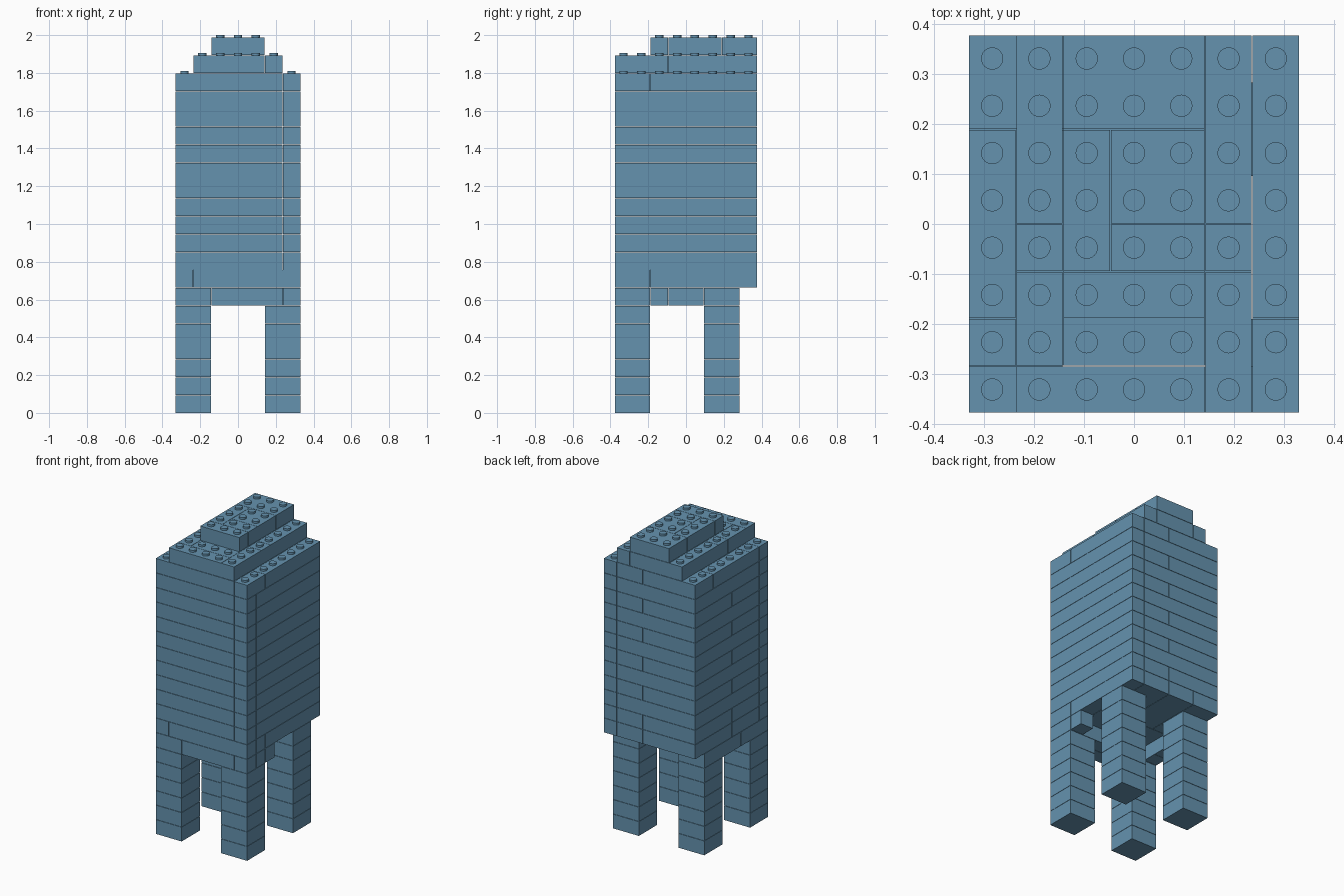
import bpy, bmesh
from mathutils import Matrix

if "Cube" in bpy.data.objects:
    bpy.data.objects.remove(bpy.data.objects["Cube"], do_unlink=True)

PITCH, LAYER, GAP = 0.0945, 0.0947, 0.002
COLS, ROWS = 7, 8
STUD_R, STUD_H = 0.0222, 0.013

blue = bpy.data.materials.new("slate_blue")
blue.use_nodes = True
colour = (0.13, 0.29, 0.43, 1)
blue.diffuse_color = colour
blue.node_tree.nodes["Principled BSDF"].inputs["Base Color"].default_value = colour


def grid_x(c):
    return (c - COLS / 2) * PITCH


def grid_y(r):
    return (r - ROWS / 2) * PITCH


def add_brick(bm, layer, c0, c1, r0, r1):
    """One brick covering columns c0..c1 and rows r0..r1, with a hairline joint."""
    size = ((c1 - c0) * PITCH - GAP, (r1 - r0) * PITCH - GAP, LAYER - GAP)
    centre = ((grid_x(c0) + grid_x(c1)) / 2, (grid_y(r0) + grid_y(r1)) / 2,
              layer * LAYER + size[2] / 2)
    bmesh.ops.create_cube(bm, size=1, matrix=Matrix.LocRotScale(centre, None, size))


def add_stud(bm, layer, c, r):
    """Round stud on top of the given layer."""
    z = (layer + 1) * LAYER - GAP + STUD_H / 2
    bmesh.ops.create_cone(bm, cap_ends=True, segments=24, radius1=STUD_R, radius2=STUD_R,
                          depth=STUD_H,
                          matrix=Matrix.Translation((grid_x(c + 0.5), grid_y(r + 0.5), z)))


def finish(name, bm, smooth=False):
    mesh = bpy.data.meshes.new(name)
    bm.to_mesh(mesh)
    bm.free()
    mesh.materials.append(blue)
    ob = bpy.data.objects.new(name, mesh)
    bpy.context.collection.objects.link(ob)
    if smooth:
        bpy.ops.object.select_all(action='DESELECT')
        ob.select_set(True)
        bpy.context.view_layer.objects.active = ob
        bpy.ops.object.shade_smooth_by_angle()


def build(name, layers):
    """Object made from a {layer: [brick footprints]} plan."""
    bm = bmesh.new()
    for layer, bricks in layers.items():
        for brick in bricks:
            add_brick(bm, layer, *brick)
    finish(name, bm)


# Four legs, each a stack of 2 x 2 bricks
for side, c in (("right", 0), ("left", 5)):
    for end, r in (("front", 0), ("back", 5)):
        top = 7 if end == "back" else 6
        build(f"{end}_{side}_leg", {k: [(c, c + 2, r, r + 2)] for k in range(top)})

# Belly course: front beam, side stubs and one side rail
build("belly", {6: [(0, 2, 0, 2), (2, 6, 0, 1), (2, 6, 1, 2), (6, 7, 0, 1), (6, 7, 1, 2),
                    (6, 7, 2, 3), (0, 1, 2, 3), (0, 1, 3, 5)]})

# Body courses with alternating joints on the back and one side
front, corner, flank = (0, 6, 0, 1), (6, 7, 0, 1), (6, 7, 1, 8)
bonded = [front, corner, flank, (0, 6, 1, 4), (0, 4, 4, 8), (4, 6, 4, 8)]
plain = [front, corner, flank, (0, 6, 1, 8)]
body = {k: plain if k % 2 else bonded for k in range(8, 18)}
body[7] = [(0, 1, 0, 1), (1, 7, 0, 1), (6, 7, 1, 2), (6, 7, 2, 8), (0, 6, 1, 4),
           (0, 2, 4, 8), (2, 4, 4, 8), (4, 6, 4, 8)]
body[18] = [front, (6, 7, 0, 2), (6, 7, 2, 8), (0, 1, 1, 2), (0, 1, 2, 6),
            (0, 4, 6, 8), (1, 4, 1, 6), (4, 6, 1, 8)]
build("body", body)

# Two stepped courses along the back
lower_step = [(1, 5, 0, 1), (2, 5, 1, 8)]
for c in (1, 5):
    lower_step += [(c, c + 1, 1 if c == 1 else 0, 3), (c, c + 1, 3, 4), (c, c + 1, 4, 8)]
build("lower_step", {19: lower_step})
build("upper_step", {20: [(2, 5, 2, 3), (2, 3, 3, 6), (3, 5, 3, 4), (3, 5, 4, 6), (2, 5, 6, 8)]})

# Studs on every exposed top
bm = bmesh.new()
for c in range(COLS):
    for r in range(ROWS):
        if c in (0, COLS - 1):
            layer = 18
        elif 2 <= c <= 4 and r >= 2:
            layer = 20
        else:
            layer = 19
        add_stud(bm, layer, c, r)
finish("studs", bm, smooth=True)
